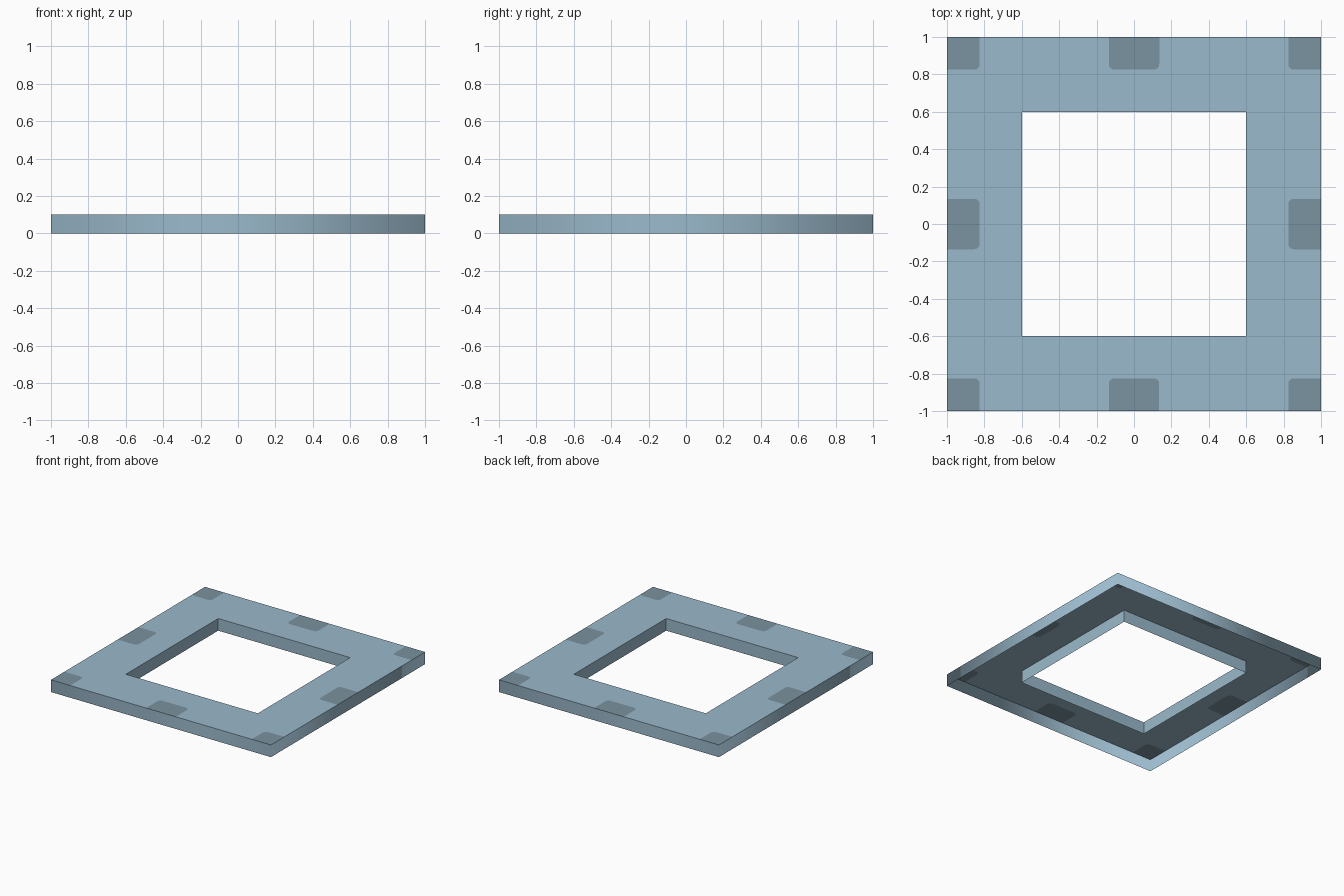
import bpy, bmesh, math
from mathutils import Matrix, Vector

if "Cube" in bpy.data.objects:
    bpy.data.objects.remove(bpy.data.objects["Cube"])

H = 0.1        # height of the shell
OUT = 1.0      # outer half width
INN = 0.6      # opening half width
PAD = 0.825    # inner limit of the dark patches
MID = 0.135    # half width of the middle patches
R = 0.03       # rounding of patch corners


def material(name, rgb):
    m = bpy.data.materials.new(name)
    m.diffuse_color = (*rgb, 1.0)
    m.use_nodes = True
    m.node_tree.nodes["Principled BSDF"].inputs["Base Color"].default_value = m.diffuse_color
    return m


blue = material("grey blue", (0.328, 0.491, 0.604))
dark = material("dark grey blue", (0.195, 0.292, 0.352))


def arc(cx, cy, a0, a1, n=4):
    return [(cx + R * math.cos(math.radians(a0 + (a1 - a0) * i / n)),
             cy + R * math.sin(math.radians(a0 + (a1 - a0) * i / n)))
            for i in range(n + 1)]


def build(name, polys, mat, smooth=False):
    """Polygons describe one side; they are repeated four times around z."""
    bm = bmesh.new()
    for k in range(4):
        rot = Matrix.Rotation(k * math.pi / 2, 3, 'Z')
        for poly in polys:
            bm.faces.new([bm.verts.new(rot @ Vector(p)) for p in poly])
    bmesh.ops.remove_doubles(bm, verts=bm.verts[:], dist=1e-5)
    bmesh.ops.triangulate(bm, faces=[f for f in bm.faces if len(f.verts) > 4])
    for f in bm.faces:
        f.smooth = smooth
    me = bpy.data.meshes.new(name)
    bm.to_mesh(me)
    bm.free()
    me.materials.append(mat)
    ob = bpy.data.objects.new(name, me)
    bpy.context.collection.objects.link(ob)
    return ob


def at_top(pts):
    return [(x, y, H) for x, y in pts]


# Patch outlines on the front side
corner_arc = arc(PAD + R, -PAD - R, 180, 90)           # middle point lies on the diagonal
mid_edge = ([(-MID, -OUT)] + arc(-MID + R, -PAD - R, 180, 90)
            + arc(MID - R, -PAD - R, 90, 0) + [(MID, -OUT)])
right_half = [(PAD, -OUT)] + corner_arc[:3]
left_half = [(-x, y) for x, y in reversed(right_half)]

# Top face with notches for the patches, and the patches that fill them
build("frame_top", [at_top([(-INN, -INN)] + left_half + mid_edge
                           + right_half + [(INN, -INN)])], blue)
build("middle_patches", [at_top(mid_edge[::-1])], dark)
build("corner_patches", [at_top([(PAD, -OUT), (OUT, -OUT), (OUT, -PAD)]
                                + corner_arc[::-1])], dark)

# Walls of the open-bottomed shell
build("outer_wall", [[(-OUT, -OUT, 0), (OUT, -OUT, 0),
                      (OUT, -OUT, H), (-OUT, -OUT, H)]], blue, smooth=True)
build("opening_wall", [[(INN, -INN, 0), (-INN, -INN, 0),
                        (-INN, -INN, H), (INN, -INN, H)]], blue)
